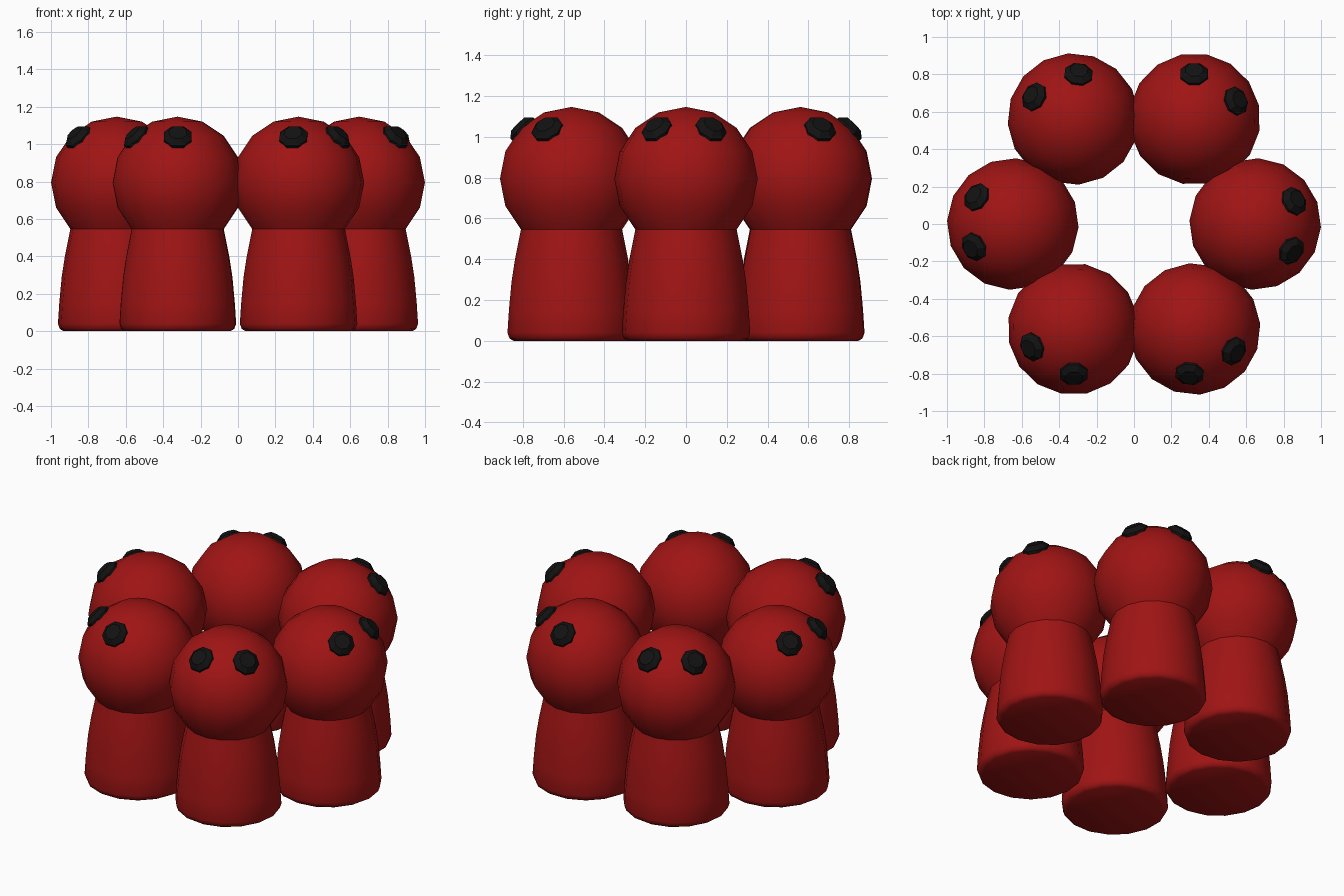
import bpy, bmesh, math
from mathutils import Matrix, Vector

if "Cube" in bpy.data.objects:
    bpy.data.objects.remove(bpy.data.objects["Cube"])

RING, HEAD_R, HEAD_Z = 0.648, 0.352, 0.795
TURN = math.radians(-3)          # every figure is twisted slightly


def material(name, color):
    m = bpy.data.materials.new(name)
    m.diffuse_color = color
    m.use_nodes = True
    m.node_tree.nodes["Principled BSDF"].inputs["Base Color"].default_value = m.diffuse_color
    return m


red = material("dark_red", (0.35, 0.007, 0.007, 1))
black = material("black", (0.006, 0.006, 0.006, 1))


def lathe(name, profile, sides, mat, matrix, angle):
    """Revolve (radius, z) points around z; radius 0 makes a pole."""
    bm = bmesh.new()
    rings = []
    for r, z in profile:
        if r == 0:
            rings.append([bm.verts.new((0, 0, z))] * sides)
        else:
            rings.append([bm.verts.new((r * math.cos(2 * math.pi * i / sides),
                                        r * math.sin(2 * math.pi * i / sides), z))
                          for i in range(sides)])
    for a, b in zip(rings, rings[1:]):
        for i in range(sides):
            j = (i + 1) % sides
            bm.faces.new(list(dict.fromkeys((a[i], a[j], b[j], b[i]))))
    # close flat ends
    for ring in (rings[0][::-1], rings[-1]):
        if len(set(ring)) == sides:
            bm.faces.new(ring)
    bmesh.ops.recalc_face_normals(bm, faces=bm.faces)
    me = bpy.data.meshes.new(name)
    bm.to_mesh(me)
    bm.free()
    me.materials.append(mat)
    ob = bpy.data.objects.new(name, me)
    bpy.context.collection.objects.link(ob)
    ob.matrix_world = matrix
    bpy.ops.object.select_all(action='DESELECT')
    ob.select_set(True)
    bpy.context.view_layer.objects.active = ob
    bpy.ops.object.shade_smooth_by_angle(angle=math.radians(angle))
    return ob


# tapered body running up into a ball head, one continuous profile
neck = HEAD_R * math.sin(math.pi / 4)
figure = [(0.285, 0), (0.305, 0.012), (0.315, 0.04), (0.308, 0.15), (0.295, 0.29),
          (0.278, 0.40), (0.262, 0.48), (neck, HEAD_Z - neck)]
for k in range(3, 8):
    a = math.radians(22.5 * k)
    figure.append((HEAD_R * math.sin(a), HEAD_Z - HEAD_R * math.cos(a)))
figure = figure[:8] + figure[8:] + [(0, HEAD_Z + HEAD_R)]

# flattened pebble eye
eye = [(0.05, -0.036), (0.08, -0.01), (0.08, 0.012), (0.05, 0.038)]

for n in range(6):
    base = Matrix.Rotation(n * math.pi / 3, 4, 'Z') @ Matrix.Translation((RING, 0, 0)) \
        @ Matrix.Rotation(TURN, 4, 'Z')
    lathe(f"figure_{n + 1}", figure, 16, red, base, 40)
    for side, label in ((1, "left"), (-1, "right")):
        a = side * math.radians(33.5)
        d = Vector((0.237 * math.cos(a), 0.237 * math.sin(a), 0.24))
        place = Matrix.Translation(d + Vector((0, 0, HEAD_Z))) \
            @ d.to_track_quat('Z', 'Y').to_matrix().to_4x4() \
            @ Matrix.Rotation(math.pi / 8, 4, 'Z')
        lathe(f"eye_{label}_{n + 1}", eye, 8, black, base @ place, 30)
